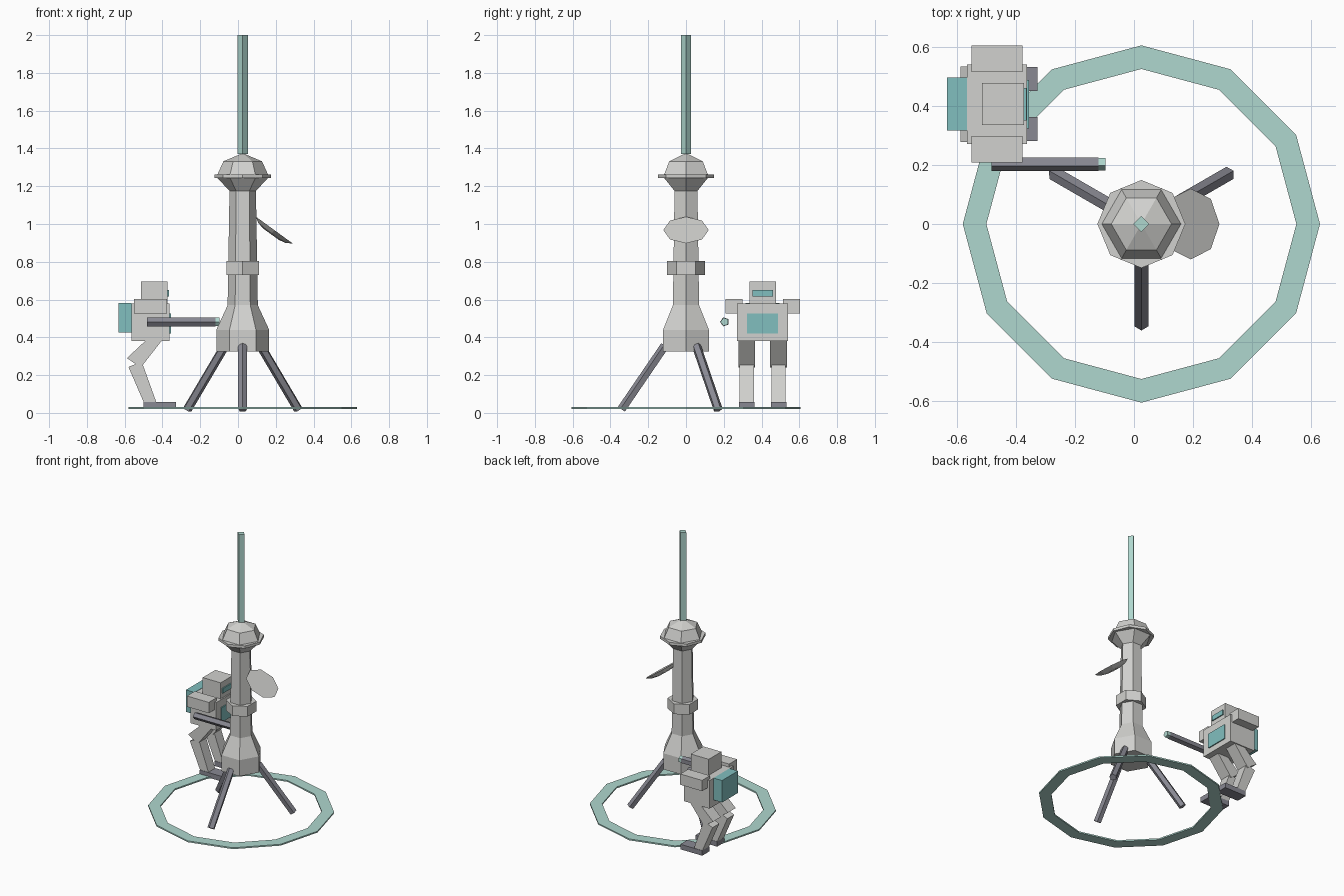
import bpy, bmesh
from math import cos, sin, pi, radians
from mathutils import Vector

cube = bpy.data.objects.get("Cube")
if cube:
    bpy.data.objects.remove(cube)


def material(name, r, g, b):
    m = bpy.data.materials.new(name)
    m.use_nodes = True
    m.diffuse_color = (r, g, b, 1)
    bsdf = next(n for n in m.node_tree.nodes if n.type == 'BSDF_PRINCIPLED')
    bsdf.inputs["Base Color"].default_value = (r, g, b, 1)
    return m


GREY = material("light grey", 0.64, 0.64, 0.62)
DARK = material("dark slate", 0.25, 0.25, 0.29)
PALE = material("pale teal", 0.43, 0.68, 0.62)
TEAL = material("teal", 0.22, 0.52, 0.52)
CX = 0.025   # tower axis
RY = 0.406   # robot centre line


def finish(name, bm, mat):
    bmesh.ops.remove_doubles(bm, verts=bm.verts, dist=1e-5)
    bmesh.ops.recalc_face_normals(bm, faces=bm.faces)
    mesh = bpy.data.meshes.new(name)
    bm.to_mesh(mesh)
    bm.free()
    mesh.materials.append(mat)
    obj = bpy.data.objects.new(name, mesh)
    bpy.context.scene.collection.objects.link(obj)
    return obj


def lathe(name, profile, sides, mat, turn=0, loc=(CX, 0, 0), closed=False):
    """Faceted solid from (radius, height) pairs; closed joins last ring to first."""
    bm = bmesh.new()
    rings = []
    for r, z in profile:
        angles = [radians(turn) + 2 * pi * k / sides for k in range(sides)]
        if r == 0:
            rings.append([bm.verts.new((0, 0, z))] * sides)
        else:
            rings.append([bm.verts.new((r * cos(a), r * sin(a), z)) for a in angles])
    pairs = list(zip(rings, rings[1:]))
    if closed:
        pairs.append((rings[-1], rings[0]))
    for low, high in pairs:
        for k in range(sides):
            j = (k + 1) % sides
            corners = dict.fromkeys((low[k], low[j], high[j], high[k]))
            bm.faces.new(list(corners))
    if not closed:
        for ring in (rings[0], rings[-1]):
            if len(set(ring)) > 2:
                bm.faces.new(ring)
    obj = finish(name, bm, mat)
    obj.location = loc
    return obj


def bar(name, start, end, radius, mat, turn=90, sides=5):
    start, end = Vector(start), Vector(end)
    axis = end - start
    obj = lathe(name, [(radius, 0), (radius, axis.length)], sides, mat, turn, start)
    obj.rotation_mode = 'QUATERNION'
    obj.rotation_quaternion = axis.to_track_quat('Z', 'Y')
    return obj


def box(name, x, y, z, mat):
    bm = bmesh.new()
    bmesh.ops.create_cube(bm, size=1)
    for v in bm.verts:
        v.co = [lo + (hi - lo) * (c + 0.5) for c, (lo, hi) in zip(v.co, (x, y, z))]
    return finish(name, bm, mat)


def slab(name, outline, y0, y1, mat):
    """Side outline in (x, z), extruded along y."""
    bm = bmesh.new()
    face = bm.faces.new([bm.verts.new((x, y0, z)) for x, z in outline])
    out = bmesh.ops.extrude_face_region(bm, geom=[face])["geom"]
    bmesh.ops.translate(bm, vec=(0, y1 - y0, 0),
                        verts=[v for v in out if isinstance(v, bmesh.types.BMVert)])
    return finish(name, bm, mat)


# Ground ring
lathe("ground_ring", [(0.525, 0.02), (0.605, 0.02), (0.605, 0.03), (0.525, 0.03)],
      12, PALE, closed=True)

# Tower
lathe("tower_body", [(0.14, 0.325), (0.14, 0.44), (0.08, 0.57), (0.07, 1.175), (0.135, 1.245)],
      6, GREY)
lathe("tower_collar", [(0.1, 0.73), (0.1, 0.803)], 6, GREY, turn=30)
lathe("tower_brim", [(0.149, 1.243), (0.149, 1.262)], 8, GREY)
lathe("tower_dome", [(0.134, 1.262), (0.102, 1.332), (0, 1.375)], 6, GREY)
lathe("mast", [(0.027, 1.37), (0.027, 2.0)], 4, PALE)

# Tripod legs
for i, deg in enumerate((-90, 30, 150)):
    c, s = cos(radians(deg)), sin(radians(deg))
    bar(f"tripod_leg_{i + 1}", (CX + 0.34 * c, 0.34 * s, 0.018),
        (CX + 0.11 * c, 0.11 * s, 0.355), 0.025, DARK)

# Side dish, flat face up and outward
dish = lathe("dish", [(0.05, -0.028), (0.09, -0.02), (0.12, 0)], 8, GREY, loc=(0.192, 0, 0.968))
dish.rotation_euler = (0, radians(36), 0)

# Robot torso and head, facing the tower
box("robot_torso", (-0.565, -0.363), (RY - 0.135, RY + 0.135), (0.38, 0.58), GREY)
box("robot_head", (-0.514, -0.372), (RY - 0.071, RY + 0.071), (0.58, 0.695), GREY)
box("robot_backpack", (-0.633, -0.565), (RY - 0.09, RY + 0.09), (0.425, 0.582), TEAL)
box("chest_plate", (-0.363, -0.356), (RY - 0.082, RY + 0.082), (0.42, 0.525), TEAL)
box("visor", (-0.372, -0.364), (RY - 0.055, RY + 0.055), (0.615, 0.65), TEAL)

# Robot shoulders and legs
for side, s in (("left", 1), ("right", -1)):
    def span(a, b):
        return sorted((RY + s * a, RY + s * b))
    box(f"{side}_shoulder", (-0.55, -0.377), span(0.108, 0.198), (0.525, 0.602), GREY)
    slab(f"{side}_thigh", [(-0.46, 0.41), (-0.382, 0.41), (-0.515, 0.24), (-0.588, 0.29)],
         *span(0.04, 0.128), GREY)
    slab(f"{side}_shin", [(-0.58, 0.243), (-0.51, 0.272), (-0.43, 0.05), (-0.492, 0.04)],
         *span(0.046, 0.122), GREY)
    box(f"{side}_foot", (-0.5, -0.327), span(0.044, 0.125), (0.022, 0.058), DARK)

# Long gun with glowing tip
bar("gun_barrel", (-0.483, 0.205, 0.482), (-0.12, 0.205, 0.482), 0.025, DARK, turn=180)
bar("gun_tip", (-0.12, 0.205, 0.482), (-0.097, 0.205, 0.482), 0.023, PALE, turn=180)
